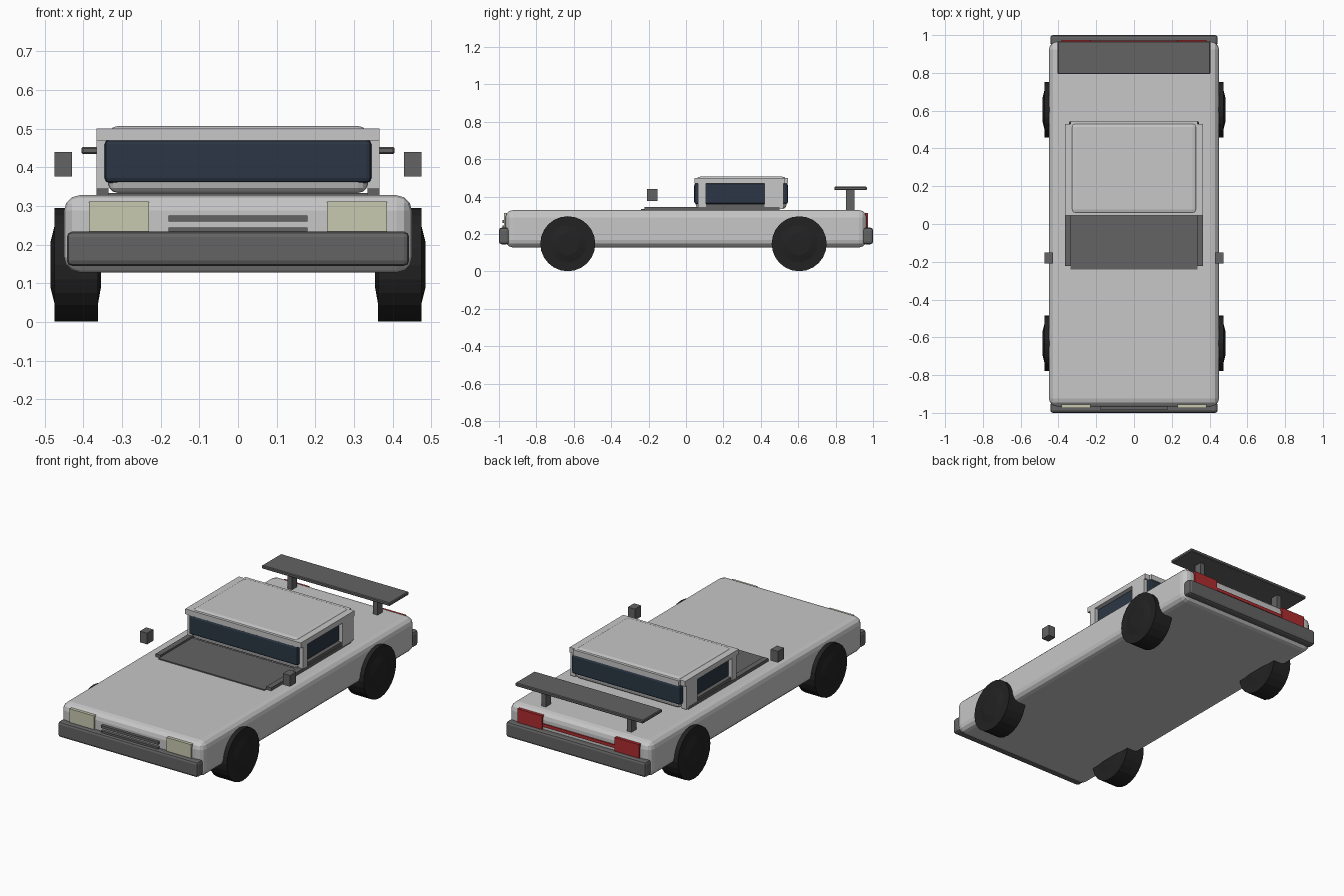
import bpy, bmesh, math

if "Cube" in bpy.data.objects:
    bpy.data.objects.remove(bpy.data.objects["Cube"])


def mat(name, r, g, b):
    m = bpy.data.materials.new(name)
    m.diffuse_color = (r, g, b, 1)
    m.use_nodes = True
    m.node_tree.nodes["Principled BSDF"].inputs["Base Color"].default_value = m.diffuse_color
    return m


SILVER = mat("silver", 0.57, 0.57, 0.57)
GREY = mat("dark_grey", 0.125, 0.125, 0.125)
TYRE = mat("black_rubber", 0.016, 0.016, 0.016)
GLASS = mat("blue_black_glass", 0.024, 0.037, 0.058)
RED = mat("red_lens", 0.42, 0.025, 0.028)
LAMP = mat("cream_lens", 0.58, 0.59, 0.44)


def finish(bm, name, material):
    bmesh.ops.recalc_face_normals(bm, faces=bm.faces)
    me = bpy.data.meshes.new(name)
    bm.to_mesh(me)
    bm.free()
    me.materials.append(material)
    ob = bpy.data.objects.new(name, me)
    bpy.context.collection.objects.link(ob)
    return ob


def box(name, x, y, z, material, bevel=0, segments=3):
    """Box from (min, max) ranges with optional rounded edges."""
    bm = bmesh.new()
    bmesh.ops.create_cube(bm, size=1)
    for v in bm.verts:
        v.co = [r[0] if c < 0 else r[1] for c, r in zip(v.co, (x, y, z))]
    if bevel:
        bmesh.ops.bevel(bm, geom=bm.edges[:], offset=bevel, segments=segments,
                        profile=0.5, affect='EDGES')
    return finish(bm, name, material)


def pair(name, x, y, z, material, bevel=0):
    """The same box on both sides of the car."""
    box(name + "_right", x, y, z, material, bevel)
    box(name + "_left", (-x[1], -x[0]), y, z, material, bevel)


def wheel(name, side, y):
    """Turned wheel with a shallow raised hub on both faces."""
    profile = [(0.355, 0.06), (0.362, 0.10), (0.362, 0.147),
               (0.475, 0.147), (0.475, 0.10), (0.485, 0.06)]
    n = 24
    bm = bmesh.new()
    rings = [[bm.verts.new((side * x, y + r * math.cos(2 * math.pi * i / n),
                            0.148 + r * math.sin(2 * math.pi * i / n)))
              for i in range(n)] for x, r in profile]
    for a, b in zip(rings, rings[1:]):
        for i in range(n):
            j = (i + 1) % n
            bm.faces.new((a[i], a[j], b[j], b[i]))
    bm.faces.new(rings[0])
    bm.faces.new(rings[-1])
    finish(bm, name, TYRE)


# Body and bumpers
box("body", (-0.45, 0.45), (-0.965, 0.965), (0.128, 0.328), SILVER, 0.04)
box("front_bumper", (-0.443, 0.443), (-1.0, -0.945), (0.145, 0.234), GREY, 0.014, 2)
box("rear_bumper", (-0.443, 0.443), (0.945, 1.0), (0.145, 0.234), GREY, 0.014, 2)

# Wheels
for side, label in ((1, "right"), (-1, "left")):
    wheel("front_wheel_" + label, side, -0.632)
    wheel("rear_wheel_" + label, side, 0.605)

# Lamps, grille slats and tail strip
pair("headlight", (0.23, 0.385), (-0.973, -0.945), (0.23, 0.312), LAMP)
pair("tail_light", (0.23, 0.385), (0.945, 0.973), (0.23, 0.312), RED)
for i, z in enumerate((0.23, 0.26)):
    box("grille_slat_%d" % i, (-0.18, 0.18), (-0.982, -0.95), (z, z + 0.015), GREY)
box("tail_strip", (-0.24, 0.24), (0.95, 0.971), (0.25, 0.268), RED)

# Cabin with wraparound glass
box("cabin", (-0.336, 0.336), (0.052, 0.538), (0.334, 0.507), SILVER, 0.025)
box("glass", (-0.345, 0.345), (0.044, 0.545), (0.36, 0.472), GLASS, 0.012, 2)
box("roof", (-0.335, 0.335), (0.045, 0.545), (0.47, 0.50), SILVER)
box("dash_panel", (-0.335, 0.335), (-0.24, 0.065), (0.326, 0.334), GREY)

# Side frames around the windows
pair("sill_rail", (0.335, 0.366), (-0.222, 0.50), (0.325, 0.345), GREY)
pair("front_pillar", (0.335, 0.366), (0.065, 0.107), (0.345, 0.475), SILVER)
pair("rear_pillar", (0.335, 0.366), (0.42, 0.52), (0.335, 0.475), SILVER)
pair("roof_rail", (0.335, 0.366), (0.045, 0.53), (0.47, 0.50), SILVER)
pair("window_base", (0.335, 0.36), (0.107, 0.42), (0.345, 0.36), GREY)

# Mirrors
pair("mirror", (0.43, 0.475), (-0.208, -0.152), (0.376, 0.44), GREY)

# Rear wing on two posts
pair("wing_post", (0.257, 0.285), (0.855, 0.9), (0.32, 0.44), GREY)
box("wing", (-0.405, 0.405), (0.793, 0.967), (0.434, 0.453), GREY, 0.004, 1)
